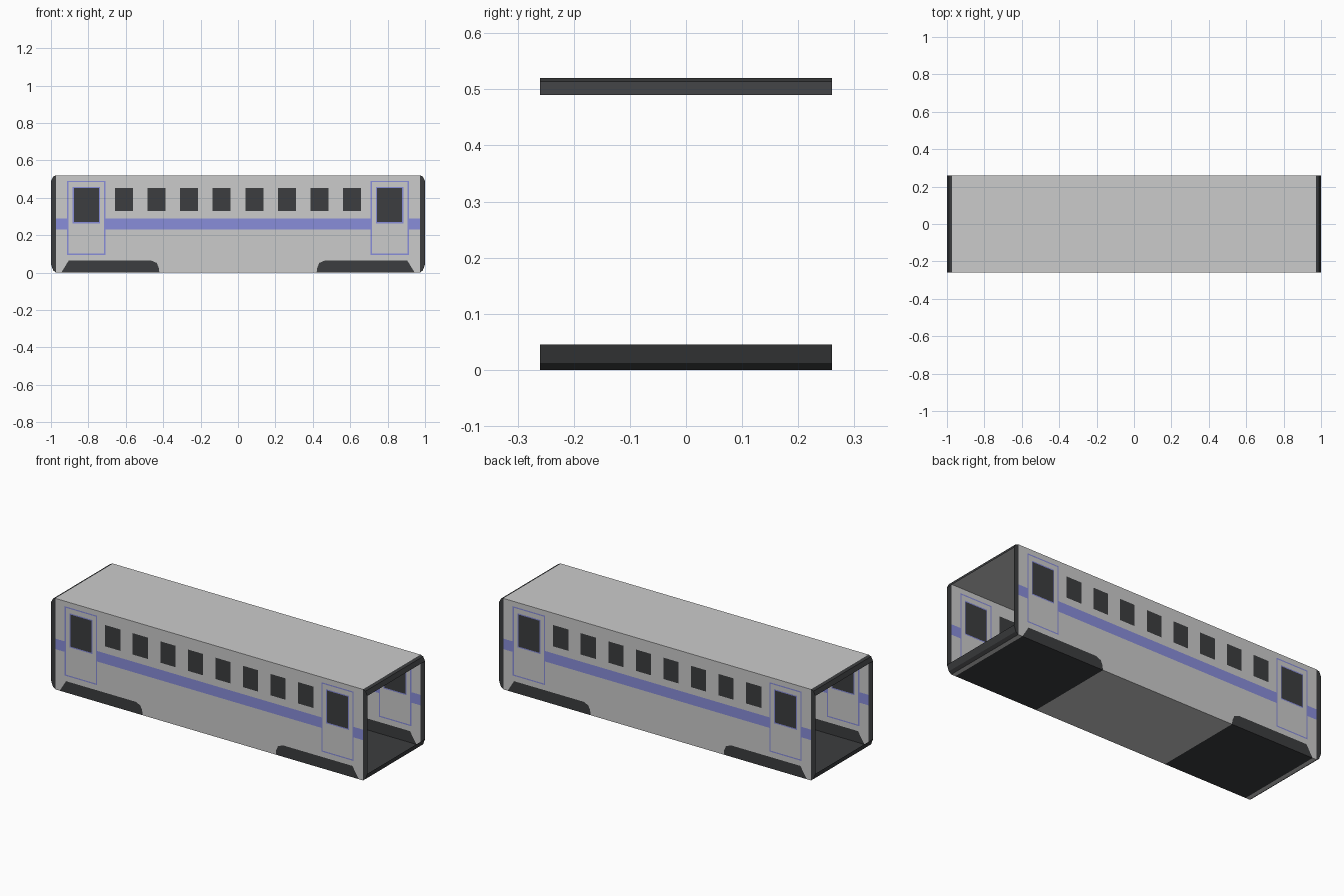
import bpy
from mathutils import Vector
from mathutils.geometry import delaunay_2d_cdt

if "Cube" in bpy.data.objects:
    bpy.data.objects.remove(bpy.data.objects["Cube"])

HALF_W, H, INNER = 0.26, 0.52, 0.972   # half width, height, start of the dark end rims


def material(name, rgb):
    m = bpy.data.materials.new(name)
    m.diffuse_color = (*rgb, 1)
    m.use_nodes = True
    m.node_tree.nodes["Principled BSDF"].inputs["Base Color"].default_value = m.diffuse_color
    return m


DARK = material("dark_trim", (0.045, 0.047, 0.05))
BLUE = material("blue_trim", (0.25, 0.27, 0.70))


def make(name, faces, mat=None):
    """Mesh object from a list of faces, each a list of 3D points."""
    index, polys = {}, []
    for face in faces:
        polys.append([index.setdefault(tuple(round(c, 5) for c in p), len(index)) for p in face])
    mesh = bpy.data.meshes.new(name)
    mesh.from_pydata(list(index), [], polys)
    if mat:
        mesh.materials.append(mat)
    bpy.context.collection.objects.link(bpy.data.objects.new(name, mesh))


def rect(x0, x1, z0, z1):
    return [(x0, z0), (x1, z0), (x1, z1), (x0, z1)]


def ccw(poly):
    area = sum(a[0] * b[1] - b[0] * a[1] for a, b in zip(poly, poly[1:] + poly[:1]))
    return poly if area > 0 else poly[::-1]


def inside(p, poly):
    return all((b[0] - a[0]) * (p[1] - a[1]) - (b[1] - a[1]) * (p[0] - a[0]) >= 0
               for a, b in zip(poly, poly[1:] + poly[:1]))


# Rounded lower and upper corners of the open ends
low_corner = [(INNER, 0), (0.988, 0.012), (1, 0.045)]
top_corner = [(1, 0.49), (0.988, 0.514), (INNER, H)]
right_edge = low_corner + top_corner
outline = right_edge + [(-x, z) for x, z in reversed(right_edge)]

# Flat side layout: later regions paint over earlier ones
regions = [("end_rim", outline),
           ("side_wall", rect(-INNER, INNER, 0, H)),
           ("stripe", rect(-INNER, INNER, 0.23, 0.29))]
skirt = [(0.945, 0), (0.905, 0.065), (0.465, 0.065), (0.435, 0.052), (0.424, 0.028), (0.42, 0)]
for s in (-1, 1):
    cx = s * 0.811
    regions += [
        ("door_outline", rect(cx - 0.102, cx + 0.102, 0.095, 0.491)),
        ("door", rect(cx - 0.095, cx + 0.095, 0.102, 0.484)),
        ("door_window_frame", rect(cx - 0.073, cx + 0.073, 0.264, 0.459)),
        ("door_window", rect(cx - 0.067, cx + 0.067, 0.27, 0.453)),
        ("bogie_skirt", [(s * x, z) for x, z in skirt])]
for i in range(8):
    cx = (i - 3.5) * 0.1742
    regions.append(("window", rect(cx - 0.048, cx + 0.048, 0.33, 0.452)))
regions = [(n, ccw(p)) for n, p in regions]

# Split the side sheet along every region outline
pts, loops = [], []
for _, poly in regions:
    loops.append(list(range(len(pts), len(pts) + len(poly))))
    pts += [Vector(p) for p in poly]
edges = [(a, b) for l in loops for a, b in zip(l, l[1:] + l[:1])]
verts, _, tris, *_ = delaunay_2d_cdt(pts, edges, [], 0, 1e-5)

parts = {}
for t in tris:
    tri = ccw([tuple(verts[i]) for i in t])
    centre = [sum(p[k] for p in tri) / 3 for k in (0, 1)]
    names = [n for n, poly in regions if inside(centre, poly)]
    if names:
        parts.setdefault(names[-1], []).append(tri)

mats = {"end_rim": DARK, "window": DARK, "door_window": DARK, "bogie_skirt": DARK,
        "stripe": BLUE, "door_outline": BLUE, "door_window_frame": BLUE}
for side, s in (("front", -1), ("back", 1)):
    for name, faces in parts.items():
        make(f"{side}_{name}", [[(x, s * HALF_W, z) for x, z in (f if s < 0 else f[::-1])]
                                for f in faces], mats.get(name))


def strip(a, b):
    """Quad spanning the car's width between two outline points."""
    return [(a[0], -HALF_W, a[1]), (a[0], HALF_W, a[1]),
            (b[0], HALF_W, b[1]), (b[0], -HALF_W, b[1])]


# Roof and floor sheets
make("roof", [strip((INNER, H), (-INNER, H))])
make("floor", [strip((a, 0), (b, 0)) for a, b in
               ((-INNER, -0.945), (-0.42, 0.42), (0.945, INNER))])
make("bogie_floor", [strip((s * 0.6825 - 0.2625, 0), (s * 0.6825 + 0.2625, 0))
                     for s in (-1, 1)], DARK)

# Dark sloped rims across the top and bottom of each end
rims = []
for corner in (low_corner, top_corner):
    for a, b in zip(corner, corner[1:]):
        rims.append(strip(a, b))
        rims.append(strip((-b[0], b[1]), (-a[0], a[1])))
make("end_cross_rims", rims, DARK)
